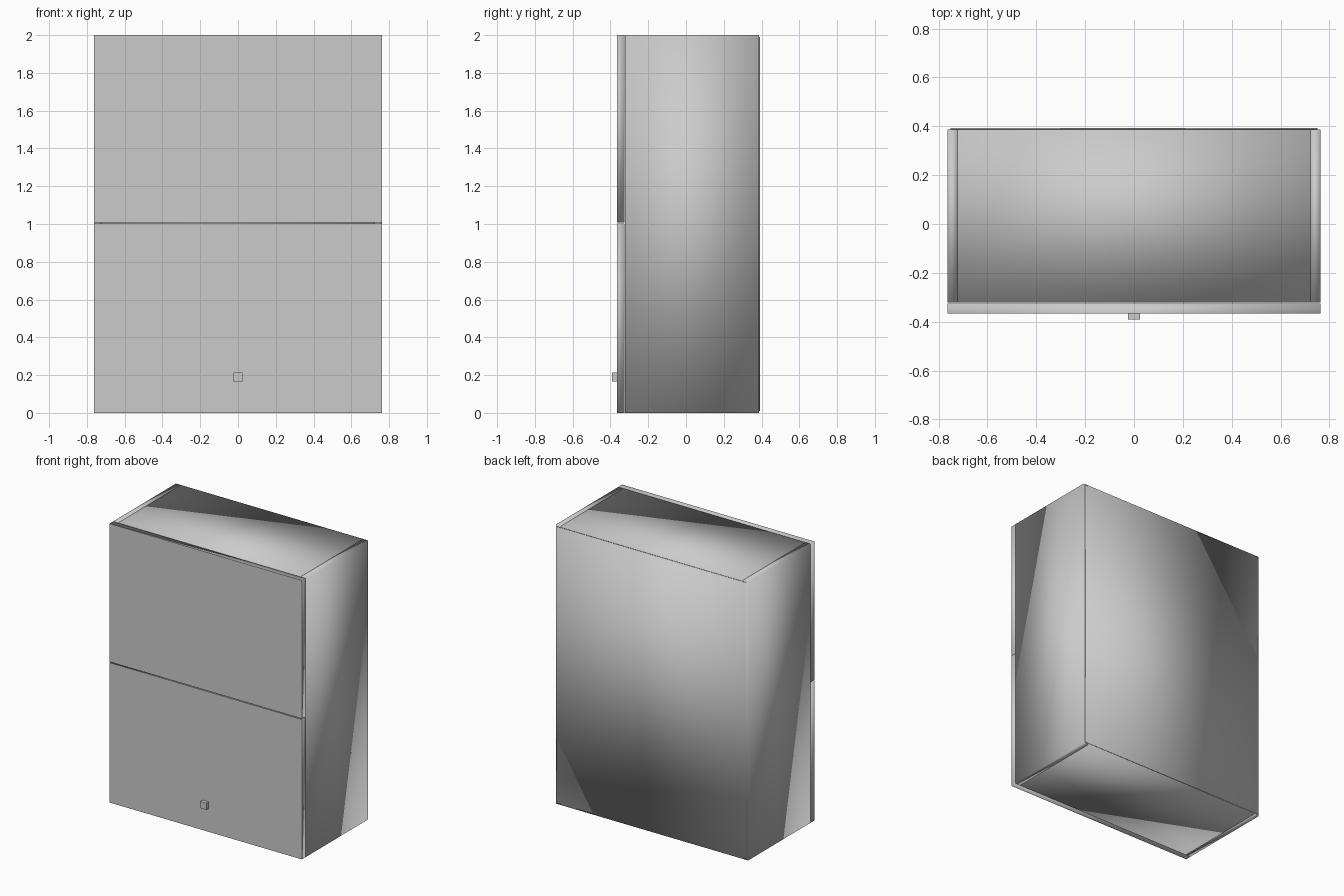
import bpy
import bmesh
from mathutils import Vector

cube = bpy.data.objects.get("Cube")
if cube:
    bpy.data.objects.remove(cube, do_unlink=True)

# One plain grey finish for the whole cabinet
grey = bpy.data.materials.new("plain grey")
grey.use_nodes = True
grey.diffuse_color = (0.6, 0.6, 0.6, 1)
grey.node_tree.nodes["Principled BSDF"].inputs["Base Color"].default_value = (0.6, 0.6, 0.6, 1)


def box(name, low, high, is_smooth):
    """Box between two corners; is_smooth decides the shading of each face."""
    low, high = Vector(low), Vector(high)
    bm = bmesh.new()
    bmesh.ops.create_cube(bm, size=1)
    for v in bm.verts:
        v.co = (low + high) / 2 + v.co * (high - low)
    bm.normal_update()
    for face in bm.faces:
        face.smooth = is_smooth(face)
    mesh = bpy.data.meshes.new(name)
    bm.to_mesh(mesh)
    bm.free()
    mesh.materials.append(grey)
    obj = bpy.data.objects.new(name, mesh)
    bpy.context.collection.objects.link(obj)
    return obj


def soft(face):
    return True


def flat(face):
    return False


def flat_front(face):
    return face.normal.y > -0.5


WIDTH, HEIGHT, BOARD = 0.763, 2.0, 0.04
FRONT, BACK = -0.322, 0.386
INNER = WIDTH - BOARD

# Carcass: two full-height sides with top and bottom boards between them
box("left_side", (INNER, FRONT, 0), (WIDTH, BACK, HEIGHT), soft)
box("right_side", (-WIDTH, FRONT, 0), (-INNER, BACK, HEIGHT), soft)
box("top_board", (-INNER, FRONT, HEIGHT - BOARD), (INNER, BACK, HEIGHT), soft)
box("bottom_board", (-INNER, FRONT, 0), (INNER, BACK, BOARD), soft)

# Thin back panel, slightly smaller than the carcass
box("back_panel", (-0.752, BACK, 0.01), (0.752, 0.392, 1.99), soft)

# Two stacked doors with a narrow gap between them
DOOR_FRONT, DOOR_BACK = -0.366, -0.325
box("lower_door", (-WIDTH, DOOR_FRONT, 0), (WIDTH, DOOR_BACK, 1.003), flat_front)
box("upper_door", (-WIDTH, DOOR_FRONT, 1.009), (WIDTH, DOOR_BACK, HEIGHT), flat_front)

# Small square knob
box("knob", (-0.024, -0.391, 0.167), (0.024, DOOR_FRONT, 0.215), flat)
